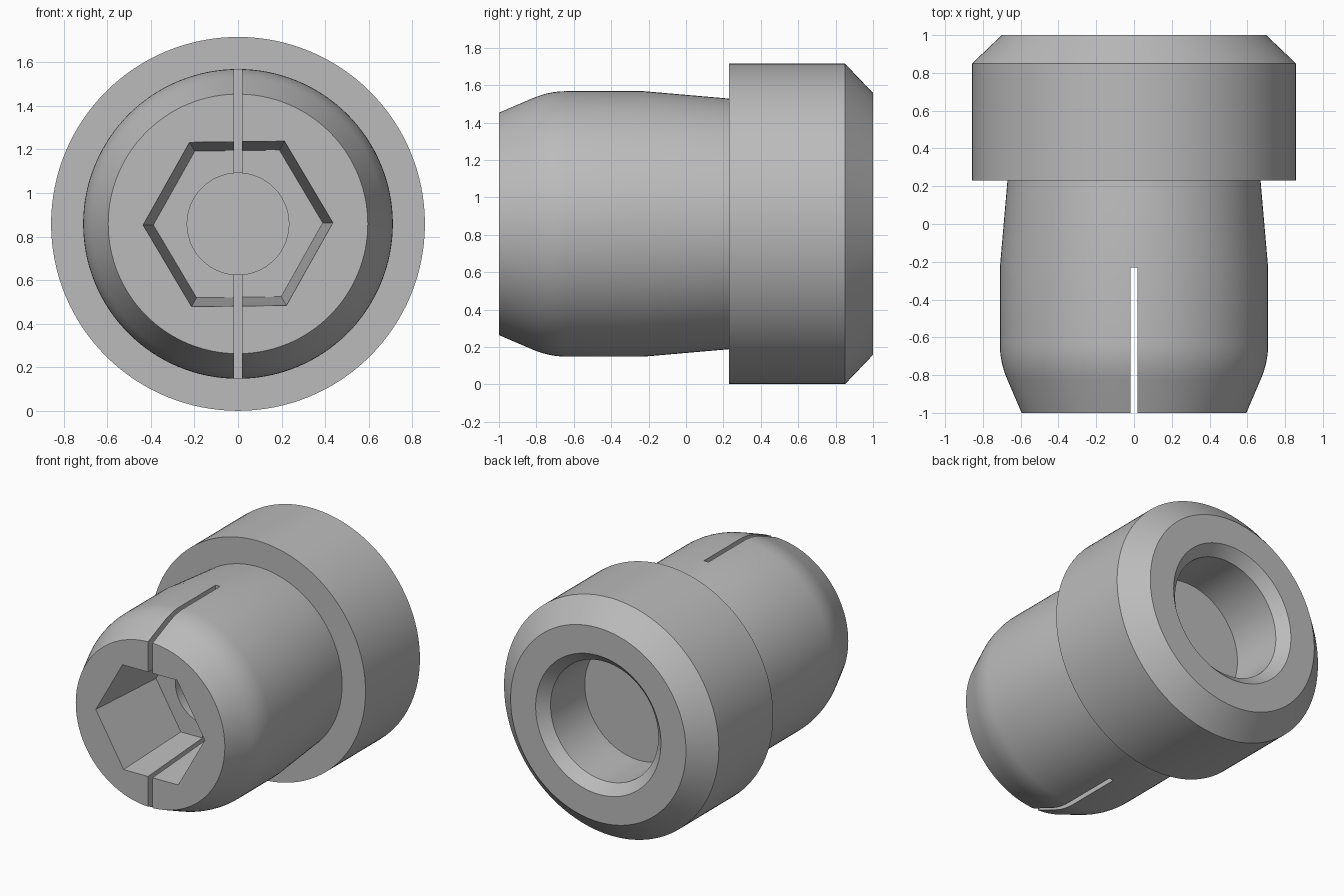
import bpy, bmesh, math
from mathutils import Vector

cube = bpy.data.objects.get("Cube")
if cube:
    bpy.data.objects.remove(cube)

AXIS_Z = 0.858
SEGMENTS = 128

grey = bpy.data.materials.new("plain grey")
grey.use_nodes = True
colour = (0.5, 0.5, 0.5, 1)
grey.diffuse_color = colour
grey.node_tree.nodes["Principled BSDF"].inputs["Base Color"].default_value = colour


def turned(name, profile, sides=SEGMENTS, turn=0.0):
    """Closed solid around the y axis from (radius, y) pairs, front to back."""
    bm = bmesh.new()
    rings = []
    for r, y in profile:
        angles = [turn + math.tau * i / sides for i in range(sides)]
        rings.append([bm.verts.new((r * math.cos(a), y, AXIS_Z + r * math.sin(a)))
                      for a in angles])
    for a, b in zip(rings, rings[1:]):
        for i in range(sides):
            j = (i + 1) % sides
            bm.faces.new((a[i], a[j], b[j], b[i]))
    bm.faces.new(rings[0])
    bm.faces.new(rings[-1])
    bmesh.ops.recalc_face_normals(bm, faces=bm.faces)
    return finish(name, bm)


def box(name, low, high):
    bm = bmesh.new()
    bmesh.ops.create_cube(bm, size=1)
    low, high = Vector(low), Vector(high)
    for v in bm.verts:
        v.co = (low + high) / 2 + v.co * (high - low)
    return finish(name, bm)


def finish(name, bm):
    mesh = bpy.data.meshes.new(name)
    bm.to_mesh(mesh)
    bm.free()
    mesh.materials.append(grey)
    obj = bpy.data.objects.new(name, mesh)
    bpy.context.collection.objects.link(obj)
    return obj


# Outer body: tapered nose with a rounded shoulder, shank, chamfered collar
start, corner, end = Vector((0.67, -0.825)), Vector((0.71, -0.733)), Vector((0.71, -0.64))
shoulder = []
for i in range(9):
    t = i / 8
    shoulder.append(tuple(start * (1 - t) ** 2 + corner * 2 * t * (1 - t) + end * t * t))
body = turned("plug_body", [(0.595, -1)] + shoulder + [
    (0.71, -0.23), (0.67, 0.23), (0.857, 0.23), (0.857, 0.85), (0.70, 1)])

# Cutters: tapered hex socket, pilot hole, rear bore with chamfer, cross slot
slope = (0.435 - 0.388) / 0.62
cutters = [
    turned("hex_socket_cutter", [(0.435 + slope * 0.1, -1.1), (0.388, -0.38)],
           6, math.radians(0.7)),
    turned("pilot_hole_cutter", [(0.233, -0.6), (0.233, 0.1)]),
    turned("rear_bore_cutter", [(0.43, 0.54), (0.43, 0.93), (0.53, 1.03)]),
    box("slot_cutter", (-0.018, -1.2, -0.2), (0.018, -0.23, 1.9)),
]
for cutter in cutters:
    cutter.hide_render = True
    mod = body.modifiers.new(cutter.name, "BOOLEAN")
    mod.operation = "DIFFERENCE"
    mod.solver = "EXACT"
    mod.object = cutter

# Bake the cuts and drop the cutters
bpy.context.view_layer.update()
graph = bpy.context.evaluated_depsgraph_get()
result = bpy.data.meshes.new_from_object(body.evaluated_get(graph))
body.modifiers.clear()
body.data = result
for cutter in cutters:
    bpy.data.objects.remove(cutter)

# Smooth round surfaces, crisp edges
bpy.ops.object.select_all(action="DESELECT")
body.select_set(True)
bpy.context.view_layer.objects.active = body
bpy.ops.object.shade_smooth_by_angle(angle=math.radians(20))
